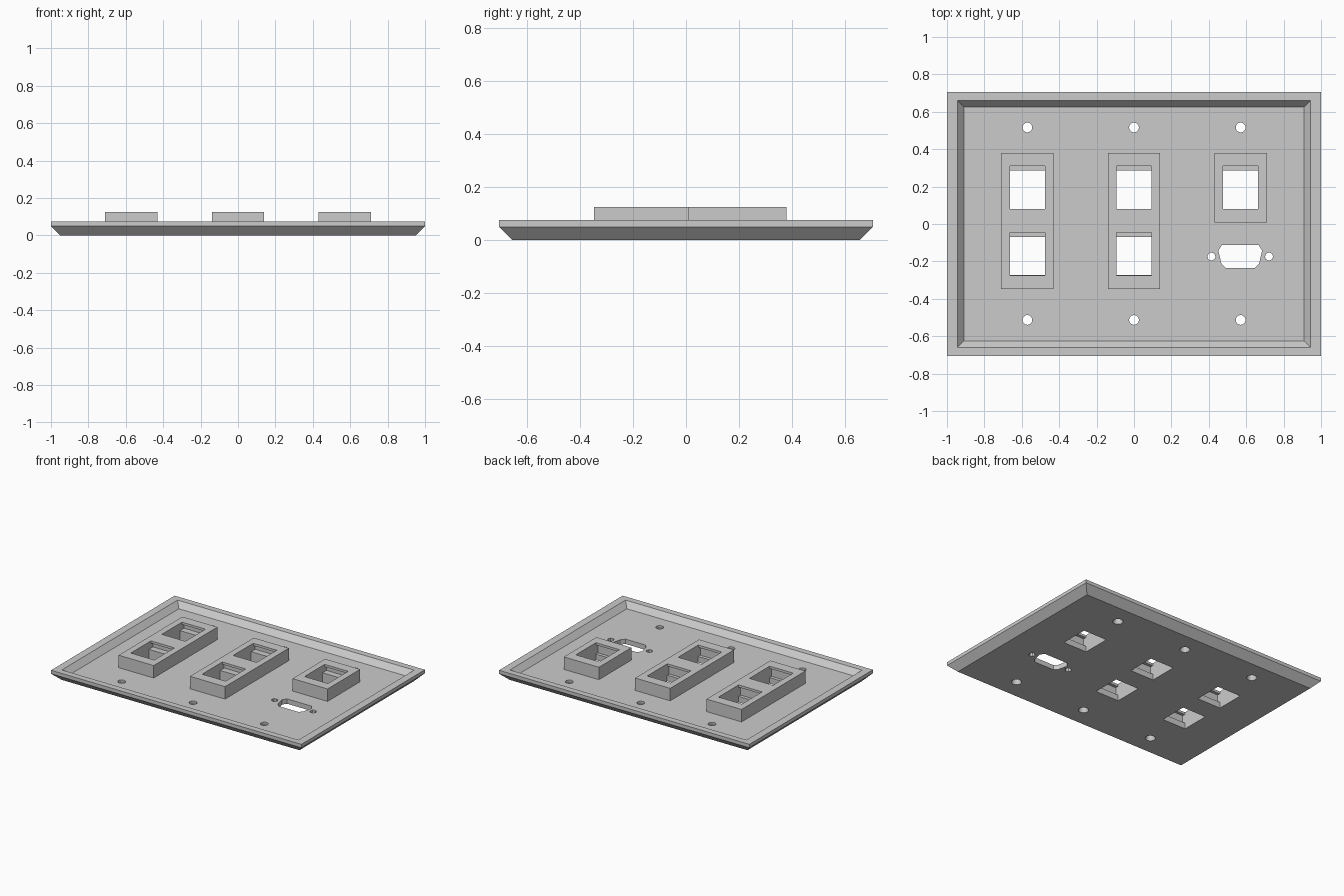
import bpy, bmesh, math
from mathutils import Vector

cube = bpy.data.objects.get("Cube")
if cube:
    bpy.data.objects.remove(cube)

FLOOR, RIM, TOP = 0.035, 0.075, 0.125

grey = bpy.data.materials.new("plain_grey")
grey.use_nodes = True
grey.diffuse_color = (0.6, 0.6, 0.6, 1)
grey.node_tree.nodes["Principled BSDF"].inputs["Base Color"].default_value = (0.6, 0.6, 0.6, 1)


def loft(bm, rings):
    """Join rings of points into a closed solid with flat end caps."""
    loops = [[bm.verts.new(p) for p in ring] for ring in rings]
    n = len(loops[0])
    faces = [bm.faces.new(loops[0]), bm.faces.new(loops[-1])]
    for a, b in zip(loops, loops[1:]):
        for i in range(n):
            j = (i + 1) % n
            faces.append(bm.faces.new((a[i], a[j], b[j], b[i])))
    bmesh.ops.recalc_face_normals(bm, faces=faces)


def rect(x, y, z):
    return [(-x, -y, z), (x, -y, z), (x, y, z), (-x, y, z)]


def circle(cx, cy, r, z, n):
    return [(cx + r * math.cos(math.tau * i / n), cy + r * math.sin(math.tau * i / n), z)
            for i in range(n)]


def make(name, bm):
    mesh = bpy.data.meshes.new(name)
    bm.to_mesh(mesh)
    bm.free()
    mesh.materials.append(grey)
    ob = bpy.data.objects.new(name, mesh)
    bpy.context.collection.objects.link(ob)
    return ob


def carve(ob, cutter):
    mod = ob.modifiers.new("cut", 'BOOLEAN')
    mod.operation, mod.solver, mod.object = 'DIFFERENCE', 'EXACT', cutter
    bpy.context.view_layer.objects.active = ob
    bpy.ops.object.modifier_apply(modifier=mod.name)


# Dished plate: chamfered outside, square rim, sloped inner wall, floor
bm = bmesh.new()
loft(bm, [rect(0.95, 0.655, 0), rect(1, 0.705, 0.05), rect(1, 0.705, RIM),
          rect(0.945, 0.66, RIM), rect(0.91, 0.625, FLOOR)])
plate = make("wall_plate", bm)

# Jack sockets: stepped opening with latch undercuts, extruded across x
socket = [(0.081, -0.1), (0.285, -0.1), (0.285, 0.073), (0.331, 0.073),
          (0.331, 0.108), (0.309, 0.108), (0.309, 0.2), (0.079, 0.2),
          (0.079, 0.108), (0.057, 0.108), (0.057, 0.043), (0.081, 0.043)]
COLUMNS = (-0.57, 0, 0.57)
PITCH = 0.354
jacks = [(x, -PITCH * row) for x in COLUMNS for row in (0, 1) if (x, row) != (COLUMNS[2], 1)]
bm = bmesh.new()
for x, dy in jacks:
    loft(bm, [[(x + s * 0.094, y + dy, z) for y, z in socket] for s in (-1, 1)])
socket_cutter = make("socket_cutter", bm)

# Screw holes, countersunk from the show face
bm = bmesh.new()
for x in COLUMNS:
    for y in (-0.513, 0.516):
        loft(bm, [circle(x, y, r, z, 24) for r, z in
                  ((0.036, -0.01), (0.034, 0), (0.026, 0.025), (0.026, 0.1))])

# Connector opening with its two small fixing holes
half = [(0.098, -0.112), (0.117, -0.142), (0.101, -0.211), (0.079, -0.235)]
outline = half + [(-x, y) for x, y in reversed(half)]
loft(bm, [[(x + 0.568, y, z) for x, y in outline] for z in (-0.1, 0.2)])
for side in (-1, 1):
    loft(bm, [circle(0.568 + side * 0.154, -0.174, 0.022, z, 8) for z in (-0.1, 0.2)])
hole_cutter = make("hole_cutter", bm)

carve(plate, socket_cutter)
carve(plate, hole_cutter)

# Raised housings around the sockets
for name, x, front in zip(("right", "middle", "left"), COLUMNS, (-0.348, -0.348, 0.008)):
    bm = bmesh.new()
    loft(bm, [[v + Vector((x, (front + 0.38) / 2, 0)) for v in
               map(Vector, rect(0.14, (0.38 - front) / 2, z))] for z in (FLOOR, TOP)])
    carve(make(name + "_jack_housing", bm), socket_cutter)

for cutter in (socket_cutter, hole_cutter):
    bpy.data.objects.remove(cutter)
